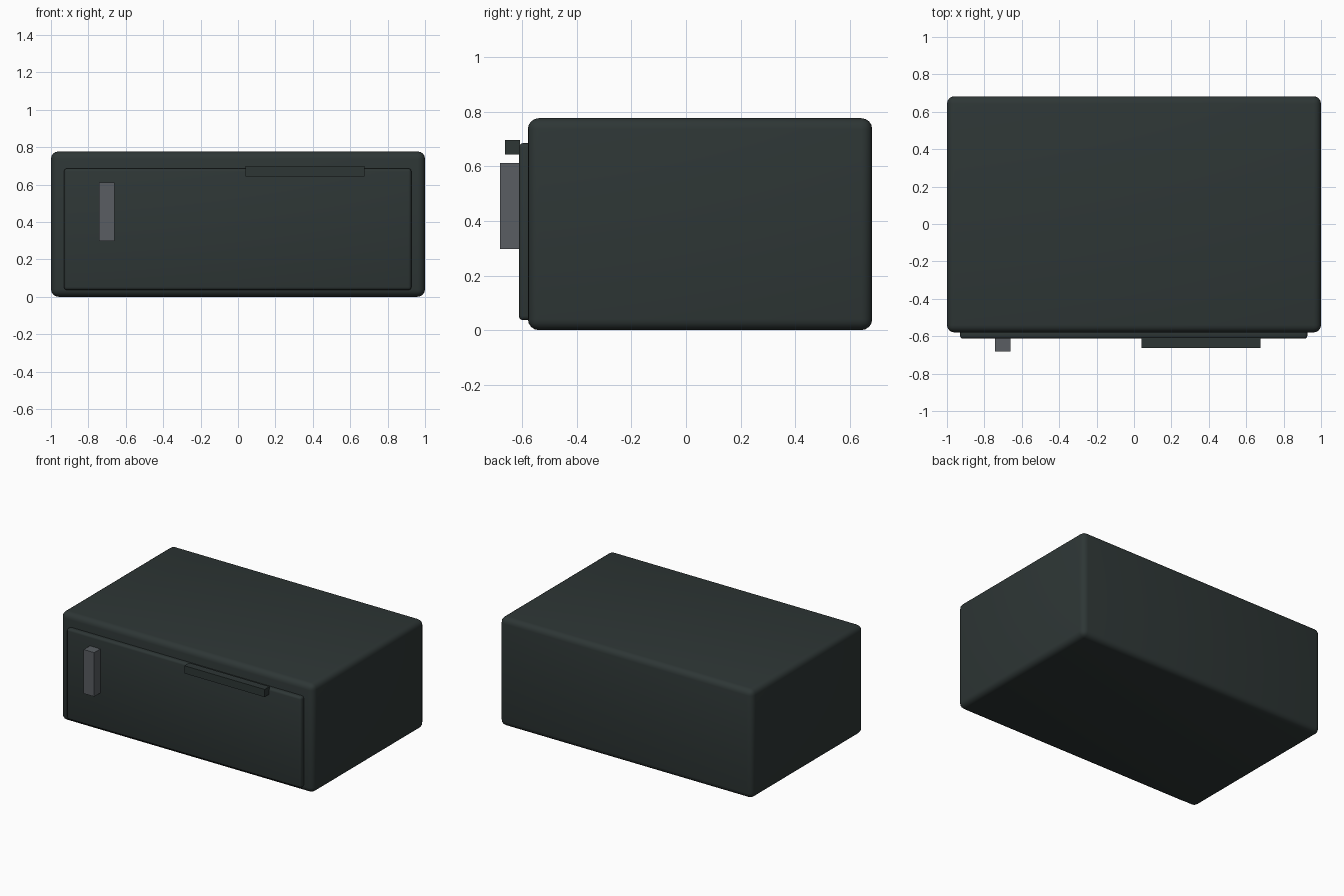
import bpy
import math

cube = bpy.data.objects.get("Cube")
if cube:
    bpy.data.objects.remove(cube, do_unlink=True)


def make_material(name, color):
    mat = bpy.data.materials.new(name)
    mat.use_nodes = True
    mat.diffuse_color = color
    mat.node_tree.nodes["Principled BSDF"].inputs["Base Color"].default_value = color
    return mat


def make_box(name, low, high, mat, bevel=0, segments=4):
    """Box between two corners, with optional rounded edges."""
    center = [(a + b) / 2 for a, b in zip(low, high)]
    bpy.ops.mesh.primitive_cube_add(size=1, location=center)
    obj = bpy.context.object
    obj.name = name
    obj.scale = [b - a for a, b in zip(low, high)]
    bpy.ops.object.transform_apply(location=False, rotation=False, scale=True)
    obj.data.materials.append(mat)
    if bevel:
        mod = obj.modifiers.new("rounded_edges", "BEVEL")
        mod.width = bevel
        mod.segments = segments
        bpy.ops.object.modifier_apply(modifier=mod.name)
        bpy.ops.object.shade_smooth_by_angle(angle=math.radians(35))
    return obj


dark = make_material("dark slate", (0.027, 0.037, 0.036, 1))
grey = make_material("steel grey", (0.100, 0.110, 0.122, 1))

# Cabinet with rounded edges
make_box("cabinet", (-1, -0.58, 0), (1, 0.683, 0.777), dark, 0.04)

# Door panel, sunk slightly into the cabinet front
make_box("door", (-0.93, -0.613, 0.036), (0.927, -0.56, 0.686), dark, 0.016, 3)

# Upright handle on the door
make_box("handle", (-0.743, -0.683, 0.297), (-0.66, -0.61, 0.612), grey)

# Bar along the top edge of the door
make_box("top_bar", (0.04, -0.663, 0.643), (0.675, -0.608, 0.698), dark)
